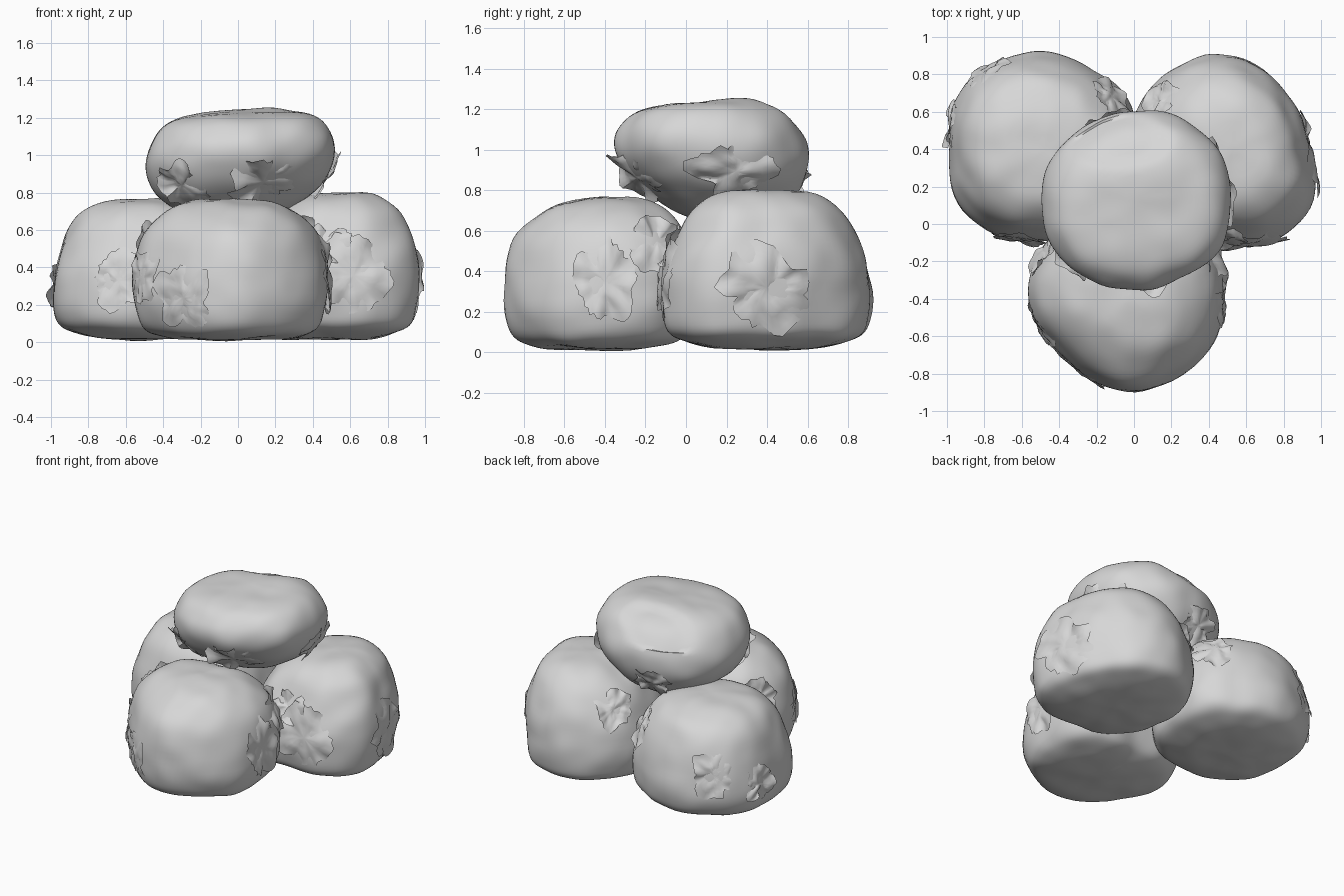
import bpy, bmesh, math, random
from mathutils import Vector, noise
from mathutils.bvhtree import BVHTree

if "Cube" in bpy.data.objects:
    bpy.data.objects.remove(bpy.data.objects["Cube"])

random.seed(4)
SEG, ROWS = 80, 44

crust = bpy.data.materials.new("plain grey crust")
crust.diffuse_color = (0.68, 0.68, 0.68, 1)
crust.use_nodes = True
crust.node_tree.nodes["Principled BSDF"].inputs["Base Color"].default_value = crust.diffuse_color


def spline(a, b, c, d, t):
    """Catmull-Rom blend between b and c."""
    return 0.5 * (2*b + (c - a)*t + (2*a - 5*b + 4*c - d)*t*t + (3*b - a - 3*c + d)*t**3)


def around(radii, angle):
    """Radius of a closed plan outline given at equal angles."""
    n = len(radii)
    f = (angle / math.tau) * n
    i = int(f)
    return spline(*[radii[(i + k) % n] for k in (-1, 0, 1, 2)], f - i)


def along(profile, t):
    """Point (scale, z) on an open side profile."""
    n = len(profile) - 1
    i = min(int(t * n), n - 1)
    pts = [profile[min(max(i + k, 0), n)] for k in (-1, 0, 1, 2)]
    return [spline(*[p[j] for p in pts], t * n - i) for j in (0, 1)]


def finish(name, bm):
    me = bpy.data.meshes.new(name)
    bm.to_mesh(me)
    me.materials.append(crust)
    ob = bpy.data.objects.new(name, me)
    bpy.context.collection.objects.link(ob)
    bpy.ops.object.select_all(action='DESELECT')
    ob.select_set(True)
    bpy.context.view_layer.objects.active = ob
    bpy.ops.object.shade_smooth_by_angle(angle=math.radians(50))


def bun(name, centre, radii, profile, tilt_x=(0, 0), tilt_y=(0, 0), lean=(0, 0), dent=None):
    """Lumpy bun from a plan outline and a side profile; returns its surface."""
    bm = bmesh.new()
    cx, cy = centre

    def vert(s, z, a, t):
        r = s * around(radii, a)
        p = Vector((cx + r*math.cos(a), cy + r*math.sin(a), z))
        p.z += (tilt_x[0] + (tilt_x[1] - tilt_x[0])*t) * (p.x - cx)
        p.z += (tilt_y[0] + (tilt_y[1] - tilt_y[0])*t) * (p.y - cy)
        lift = max(0, t - 0.5) * 2
        p.x += lean[0] * lift
        p.y += lean[1] * lift
        lump = 0.014*noise.noise(p*3.2) + 0.010*noise.noise(p*6.5)
        out = Vector((p.x - cx, p.y - cy, (p.z - profile[5][1])*1.2))
        p += out.normalized() * lump
        if dent and t > 0.6:      # shallow crescent step in the crown
            d = math.hypot((p.x - dent[0])/dent[2], (p.y - dent[1])/dent[3])
            p.z -= dent[4] / (1 + math.exp((d - 1)*12))
        p.z = max(p.z, 0.005)
        return bm.verts.new(p)

    rings = []
    for i in range(1, ROWS):
        s, z = along(profile, i / ROWS)
        rings.append([vert(s, z, math.tau*j/SEG, i/ROWS) for j in range(SEG)])
    low, high = vert(0, profile[0][1], 0, 0), vert(0, profile[-1][1], 0, 1)
    for j in range(SEG):
        k = (j + 1) % SEG
        for a, b in zip(rings, rings[1:]):
            bm.faces.new((a[j], a[k], b[k], b[j]))
        bm.faces.new((low, rings[0][k], rings[0][j]))
        bm.faces.new((high, rings[-1][j], rings[-1][k]))
    bm.normal_update()
    tree = BVHTree.FromBMesh(bm)
    finish(name, bm)
    bm.free()
    return tree


def torn_patch(name, tree, at, size, lift=0.035, stretch=1.0):
    """Ragged flake of crust on a bun: part of its rim peels, part sinks in."""
    base, n, _, _ = tree.find_nearest(Vector(at))
    u = n.cross(Vector((0, 0, 1))).normalized()
    v = n.cross(u)
    bm = bmesh.new()
    count, steps = 48, 7
    shift = Vector((random.random(), random.random(), random.random())) * 20

    def place(x, y, up):
        p, m, _, _ = tree.find_nearest(base + u*x + v*y)
        q = p + m*up
        q.z = max(q.z, 0.004)
        return bm.verts.new(q)

    mid = place(0, 0, 0.003)
    rings = []
    for i in range(1, steps + 1):
        f, ring = i / steps, []
        for j in range(count):
            a = math.tau*j/count
            d = Vector((math.cos(a), math.sin(a), 0))
            rag = 0.85 + 0.45*noise.noise(d*1.3 + shift) + 0.15*noise.noise(d*5 + shift)
            if i == steps:
                rag += random.uniform(-0.04, 0.04)
            peel = max(-0.4, 0.3 + 1.3*noise.noise(d*1.5 - shift))
            ripple = 0.016*noise.noise(d*f*2.5 + shift)
            r = size * f * rag
            ring.append(place(r*d.x*stretch, r*d.y, 0.003 + ripple + lift*peel*f*f))
        rings.append(ring)
    for j in range(count):
        k = (j + 1) % count
        bm.faces.new((mid, rings[0][j], rings[0][k]))
        for a, b in zip(rings, rings[1:]):
            bm.faces.new((a[j], b[j], b[k], a[k]))
    bm.normal_update()
    if sum(f.normal.dot(n) for f in bm.faces) < 0:
        bmesh.ops.reverse_faces(bm, faces=bm.faces)
    finish(name, bm)
    bm.free()


# Three buns on the ground
front = bun("front_bun", (-0.03, -0.40),
            [.51, .54, .50, .42, .48, .54, .53, .475, .47, .50, .49, .51],
            [(0, .01), (.45, .018), (.75, .04), (.90, .085), (.98, .18), (1, .30),
             (.97, .45), (.86, .60), (.64, .70), (.37, .75), (0, .765)], tilt_y=(0, .06))
left = bun("left_bun", (-0.48, 0.39),
           [.47, .52, .51, .52, .54, .54, .51, .53, .52, .48, .50, .50],
           [(0, .01), (.45, .02), (.75, .05), (.92, .09), (.99, .17), (1, .30),
            (.95, .45), (.84, .60), (.67, .70), (.42, .755), (0, .77)])
right = bun("right_bun", (0.46, 0.38),
            [.48, .47, .50, .53, .51, .50, .46, .48, .52, .50, .55, .56],
            [(0, .01), (.45, .02), (.75, .05), (.92, .09), (.98, .17), (1, .31),
             (.96, .46), (.84, .60), (.68, .71), (.42, .78), (0, .80)], lean=(.07, .02))

# Bun resting on top, with a sunken crown
top = bun("top_bun", (0.01, 0.12),
          [.51, .52, .51, .48, .49, .50, .51, .51, .49, .47, .48, .52],
          [(0, .64), (.32, .66), (.57, .71), (.80, .79), (.95, .89), (1, .985),
           (.96, 1.08), (.82, 1.17), (.60, 1.22), (.32, 1.235), (0, 1.235)],
          tilt_x=(.11, .03), tilt_y=(-.25, .09), dent=(-0.08, 0.45, .25, .13, .03))

# Torn crust where the buns were pulled from their neighbours
flakes = {
    "front": (front, [((-.30, -.80, .24), .22, .02, 1), ((-.50, -.52, .35), .17, .025, 1),
                      ((.47, -.40, .35), .24, .045, .8), ((-.48, -.16, .50), .16, .06, 1),
                      ((.42, -.13, .55), .18, .05, 1)]),
    "left": (left, [((-.64, -.08, .33), .19, .04, 1), ((-.97, .55, .28), .15, .03, 1),
                    ((-.80, .82, .40), .18, .025, 1), ((-.12, .68, .55), .16, .05, 1)]),
    "right": (right, [((.62, -.13, .36), .22, .04, 1), ((.95, .40, .32), .23, .04, 1.3),
                      ((.10, .68, .60), .15, .05, 1), ((.45, -.12, .55), .14, .05, 1)]),
    "top": (top, [((-.30, -.20, .84), .17, .05, 1), ((.14, -.25, .85), .18, .05, 1.3),
                  ((.50, .25, .88), .17, .05, 1.4), ((-.10, .52, .80), .15, .05, 1.2)]),
}
for side, (tree, spots) in flakes.items():
    for i, (at, size, lift, stretch) in enumerate(spots, 1):
        torn_patch(f"{side}_torn_crust_{i}", tree, at, size, lift, stretch)
